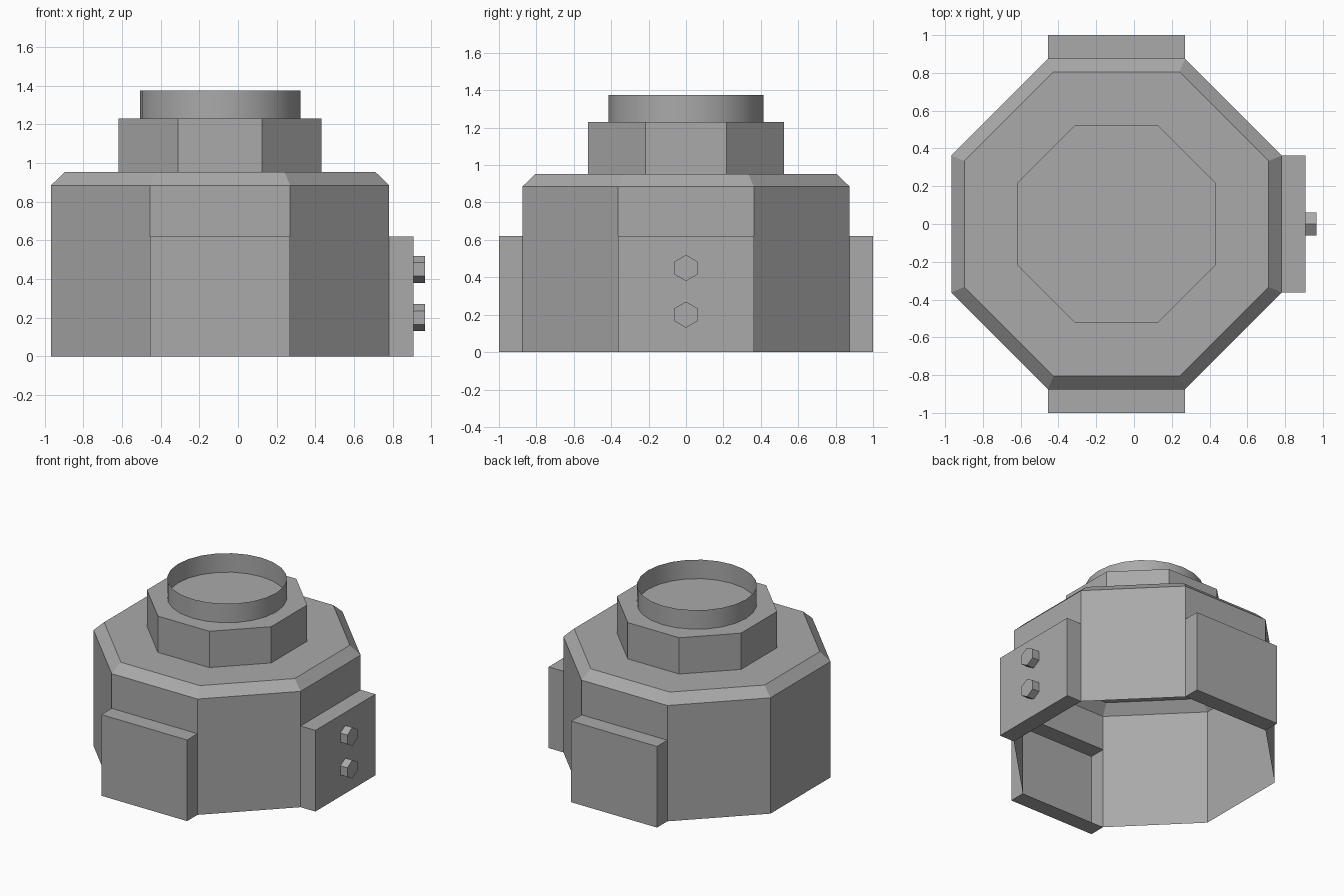
import bpy, bmesh
from math import pi, cos, sin
from mathutils import Vector, Matrix

cube = bpy.data.objects.get("Cube")
if cube:
    bpy.data.objects.remove(cube)

CX = -0.0925          # axis of the octagonal body
DEPTH = 0.125         # how far the side boxes stand out

grey = bpy.data.materials.new("plain grey")
grey.use_nodes = True
grey.diffuse_color = (0.4, 0.4, 0.4, 1)
grey.node_tree.nodes["Principled BSDF"].inputs["Base Color"].default_value = grey.diffuse_color


def finish(name, bm):
    mesh = bpy.data.meshes.new(name)
    bm.to_mesh(mesh)
    bm.free()
    mesh.materials.append(grey)
    obj = bpy.data.objects.new(name, mesh)
    bpy.context.collection.objects.link(obj)
    return obj


def octagon(bm, apothem, z):
    r = apothem / cos(pi / 8)
    angles = [pi / 8 + i * pi / 4 for i in range(8)]
    return [bm.verts.new((CX + r * cos(a), r * sin(a), z)) for a in angles]


# Body shell: open below, bevelled shoulder, raised octagonal collar
bm = bmesh.new()
levels = [(0.875, 0), (0.875, 0.62), (0.875, 0.885), (0.805, 0.953),
          (0.525, 0.953), (0.525, 1.23)]
rings = [octagon(bm, a, z) for a, z in levels]
for low, high in zip(rings, rings[1:]):
    for i in range(8):
        j = (i + 1) % 8
        bm.faces.new((low[i], low[j], high[j], high[i]))
bm.faces.new(rings[-1])
bm.normal_update()

# Side boxes: hollow, pushed out of the lower left, front and back walls
walls = [f for f in bm.faces if f.calc_center_median().z < 0.5
         and (f.normal.x > 0.9 or abs(f.normal.y) > 0.9)]
bmesh.ops.inset_individual(bm, faces=walls, thickness=0, depth=DEPTH)
finish("body_shell", bm)

# Neck ring: thin open tube on the collar
bm = bmesh.new()
bmesh.ops.create_cone(bm, cap_ends=False, segments=24, radius1=0.415, radius2=0.415,
                      depth=0.145, matrix=Matrix.Translation((CX, 0, 1.3025)))
for f in bm.faces:
    f.smooth = True
finish("neck_ring", bm)

# Hexagonal bolts on the left box
for name, z in (("upper_bolt", 0.45), ("lower_bolt", 0.2)):
    bm = bmesh.new()
    bmesh.ops.create_cone(bm, cap_ends=True, segments=6, radius1=0.07, radius2=0.07, depth=0.06)
    # aim along x with one corner pointing up
    top = max(bm.verts, key=lambda v: v.co.y).co
    turn = Matrix.Rotation(Vector((0, 1)).angle_signed(top.xy), 3, "Z")
    for v in bm.verts:
        p = turn @ v.co
        v.co = (0.937 + p.z, p.x, z + p.y)
    bmesh.ops.recalc_face_normals(bm, faces=bm.faces)
    finish(name, bm)
